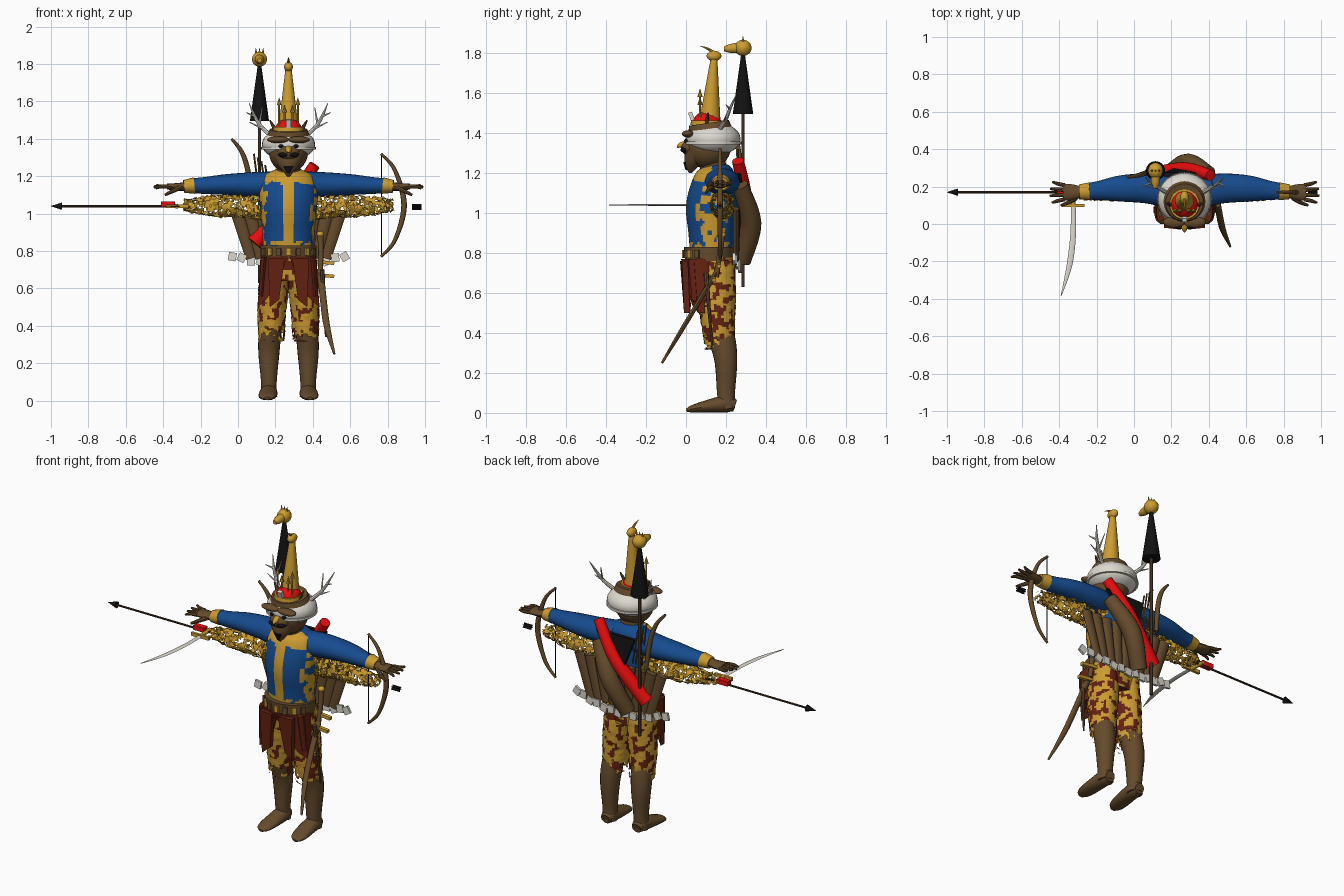
import bpy, bmesh, math, random
from mathutils import Vector, Matrix, noise

random.seed(4)
if "Cube" in bpy.data.objects:
    bpy.data.objects.remove(bpy.data.objects["Cube"])
CX = 0.27  # body centre line
made = []


def material(name, rgb):
    m = bpy.data.materials.new(name)
    m.use_nodes = True
    m.diffuse_color = (*rgb, 1)
    m.node_tree.nodes["Principled BSDF"].inputs["Base Color"].default_value = (*rgb, 1)
    return m


GOLD = material("gold", (0.60, 0.33, 0.03))
BLUE = material("blue cloth", (0.008, 0.07, 0.27))
BROWN = material("brown leather", (0.13, 0.07, 0.025))
RED = material("bright red", (0.8, 0.004, 0.004))
RUST = material("rust leather", (0.13, 0.016, 0.006))
WHITE = material("bone white", (0.72, 0.69, 0.62))
BLACK = material("black", (0.006, 0.006, 0.006))
DARK = material("dark wood", (0.05, 0.028, 0.012))


def finish(name, bm, mats, rule=None):
    bmesh.ops.recalc_face_normals(bm, faces=bm.faces[:])
    if rule:
        for f in bm.faces:
            f.material_index = rule(f.calc_center_median())
    me = bpy.data.meshes.new(name)
    bm.to_mesh(me)
    bm.free()
    for m in mats if isinstance(mats, list) else [mats]:
        me.materials.append(m)
    ob = bpy.data.objects.new(name, me)
    bpy.context.collection.objects.link(ob)
    made.append(ob)


def tube(name, pts, mats, n=12, sub=5, rule=None, keep=None, jitter=0):
    """Sweep an ellipse through (x, y, z, r1, r2) stations along a smooth curve."""
    pts = [tuple(p) + (p[3],) if len(p) == 4 else tuple(p) for p in pts]
    path = []
    for i in range(len(pts) - 1):
        a, b, c, d = (pts[max(0, min(len(pts) - 1, i + k))] for k in (-1, 0, 1, 2))
        for s in range(sub):
            t = s / sub
            path.append([q + t / 2 * (r - p + t * (2 * p - 5 * q + 4 * r - w + t * (3 * (q - r) + w - p)))
                         for p, q, r, w in zip(a, b, c, d)])
    path.append(list(pts[-1]))
    whole = (Vector(pts[-1][:3]) - Vector(pts[0][:3])).normalized()
    ref = Vector((0, 0, 1)) if abs(whole.y) > 0.75 else Vector((0, 1, 0))
    bm = bmesh.new()
    rings = []
    for i, p in enumerate(path):
        t = (Vector(path[min(i + 1, len(path) - 1)][:3]) - Vector(path[max(i - 1, 0)][:3])).normalized()
        u = t.cross(ref).normalized()
        v = u.cross(t)
        ring = []
        for k in range(n):
            g = math.tau * k / n
            co = Vector(p[:3]) + u * p[3] * math.cos(g) + v * p[4] * math.sin(g)
            ring.append(bm.verts.new(co + noise.random_unit_vector() * random.random() * jitter))
        rings.append(ring)
    for a, b in zip(rings, rings[1:]):
        for k in range(n):
            bm.faces.new((a[k], a[k - 1], b[k - 1], b[k]))
    if keep:
        bmesh.ops.delete(bm, geom=[f for f in bm.faces if not keep(f.calc_center_median())], context="FACES")
    else:
        bm.faces.new(rings[0])
        bm.faces.new(rings[-1])
    finish(name, bm, mats, rule)


def ball(name, c, r, mats, rule=None, n=28):
    bm = bmesh.new()
    bmesh.ops.create_uvsphere(bm, u_segments=n, v_segments=n // 2, radius=1,
                              matrix=Matrix.Translation(c) @ Matrix.Diagonal((*r, 1)))
    finish(name, bm, mats, rule)


def box(name, c, size, mat, axis="Y", deg=0):
    bm = bmesh.new()
    bmesh.ops.create_cube(bm, size=1, matrix=Matrix.Translation(c)
                          @ Matrix.Rotation(math.radians(deg), 4, axis) @ Matrix.Diagonal((*size, 1)))
    finish(name, bm, mat)


def panel(name, outline, depth, mat):
    """Flat plate: outline points pushed back along y."""
    bm = bmesh.new()
    f = bm.faces.new([bm.verts.new(p) for p in outline])
    ext = bmesh.ops.extrude_face_region(bm, geom=[f])["geom"]
    bmesh.ops.translate(bm, vec=(0, depth, 0), verts=[g for g in ext if isinstance(g, bmesh.types.BMVert)])
    finish(name, bm, mat)


def patch(c, scale=30):
    return noise.noise(c * scale)


# Jacket with gold placket, yoke and tattered sides
def jacket_rule(c):
    dx = abs(c.x - CX)
    front = c.y < 0.13
    if front and (dx < 0.026 or c.z > 1.165 + 0.02 * patch(c)):
        return 1
    if c.z < 0.85 and patch(c) > 0:
        return 1
    return int(dx > 0.115 and c.z < 1.14 and patch(c, 22) > -0.05)


tube("jacket", [(CX, .13, .8, .135, .11), (CX, .13, .9, .14, .118), (CX, .13, 1.02, .15, .13),
                (CX, .14, 1.12, .155, .12), (CX, .15, 1.2, .13, .095), (CX, .15, 1.24, .06, .06)],
     [BLUE, GOLD], n=64, sub=10, rule=jacket_rule)
tube("belt", [(CX, .12, .76, .15, .125), (CX, .12, .83, .15, .13)], BROWN, n=32, sub=1)
for k in range(7):
    a = math.radians(-150 + 20 * k)
    box("belt_stud", (CX + .15 * math.cos(a), .12 + .129 * math.sin(a), .795), (.025, .02, .04),
        GOLD if k % 2 else BROWN, "Z", math.degrees(a) + 90)
tube("hips", [(CX, .14, .64, .14, .1), (CX, .14, .78, .145, .115)], [GOLD, RUST], n=48, sub=7,
     rule=lambda c: int(patch(c, 26) > .12))

for s, side in ((-1, "right"), (1, "left")):
    def X(d):
        return CX + s * d

    # Legs, spotted breeches and boots
    tube(side + "_breeches", [(X(.075), .14, .76, .07, .1), (X(.08), .15, .6, .08, .1),
                              (X(.09), .16, .46, .075, .085), (X(.09), .17, .32, .07, .075)],
         [GOLD, RUST], n=36, sub=14, jitter=.004, rule=lambda c: int(patch(c, 26) > .1 + .1 * (c.y < .1)),
         keep=lambda c: c.z > .41 or patch(c, 40) > (.39 - c.z) * 8 - .3)
    tube(side + "_boot", [(X(.105), .205, .02, .045, .04), (X(.105), .2, .1, .042, .045), (X(.105), .2, .25, .056, .056),
                          (X(.1), .185, .35, .06, .065), (X(.09), .16, .44, .06, .065)], BROWN, n=20)
    tube(side + "_foot", [(X(.105), .245, .035, .03, .03), (X(.105), .2, .045, .045, .043),
                          (X(.11), .1, .032, .05, .03), (X(.115), .03, .02, .042, .018),
                          (X(.115), .002, .012, .015, .008)], BROWN, n=16)
    # Rust skirt panels
    panel(side + "_skirt_panel", [(X(.005), -.025, .77), (X(.15), .04, .77), (X(.165), .06, .5),
                                  (X(.12), .03, .54), (X(.06), .01, .62)], .035, RUST)
    panel(side + "_skirt_flap", [(X(.02), -.03, .76), (X(.11), -.02, .76), (X(.1), -.01, .5), (X(.05), -.005, .54)],
          .03, RUST)
    tube(side + "_skirt_side", [(X(.13), .07, .77, .02, .06), (X(.145), .08, .56, .015, .05)], RUST, sub=1)
    # Sleeves, cuffs and hands
    tube(side + "_sleeve", [(X(.08), .17, 1.155, .07, .085), (X(.2), .19, 1.155, .066, .08),
                            (X(.34), .19, 1.155, .055, .07), (X(.45), .18, 1.15, .045, .052),
                            (X(.51), .175, 1.15, .04, .045)], BLUE, n=24)
    tube(side + "_cuff", [(X(.505), .175, 1.15, .044, .048), (X(.56), .172, 1.145, .034, .04)], GOLD, n=20, sub=1)
    tube(side + "_palm", [(X(.55), .17, 1.145, .024, .03), (X(.6), .17, 1.143, .02, .042),
                          (X(.65), .17, 1.145, .016, .046)], BROWN)
    for k in range(4):
        y = .132 + k * .025
        tube(side + "_finger", [(X(.64), y, 1.145, .011), (X(.68), y + (k - 1.5) * .006, 1.145, .01),
                                (X(.725 - abs(k - 1.4) * .012), y + (k - 1.5) * .012, 1.135 + k * .006, .006)],
             BROWN, n=8, sub=3)
    tube(side + "_thumb", [(X(.58), .14, 1.14, .014), (X(.62), .115, 1.12, .011), (X(.66), .1, 1.1, .007)], BROWN, n=8)
    # Tattered fringe below the sleeve
    tube(side + "_sleeve_fringe", [(X(.13), .18, 1.04, .075, .055), (X(.25), .18, 1.04, .06, .055),
                                   (X(.4), .175, 1.04, .055, .05), (X(.56), .17, 1.045, .03, .035)],
         GOLD, n=30, sub=14, jitter=.012, keep=lambda c: patch(c, 50) < .16)
    # Antlers
    tube(side + "_antler", [(X(.1), .17, 1.42, .012), (X(.15), .2, 1.47, .01), (X(.18), .22, 1.52, .008),
                            (X(.21), .25, 1.59, .002)], WHITE, n=8)
    for a, b in (((.13, .19, 1.45), (.21, .2, 1.49)), ((.155, .205, 1.48), (.14, .24, 1.57)),
                 ((.18, .22, 1.52), (.225, .2, 1.54))):
        tube(side + "_antler_tine", [(X(a[0]), *a[1:], .007), (X(b[0]), *b[1:], .002)], WHITE, n=6, sub=1)
    # Head side details
    ball(side + "_brow", (X(.055), .01, 1.395), (.06, .03, .018), BROWN)
    ball(side + "_moustache", (X(.025), -.008, 1.315), (.03, .02, .014), BLACK, n=16)
    ball(side + "_eye", (X(.04), .002, 1.36), (.014, .012, .01), BLACK, n=12)
    tube(side + "_crown_horn", [(X(.06), .1, 1.43, .016), (X(.1), .11, 1.5, .004)], BROWN, n=8, sub=1)
    for d, top in ((.022, 1.58), (.05, 1.62)):
        tube(side + "_crown_arrow_shaft", [(X(d), .07, 1.46, .005), (X(d), .07, top - .03, .005)], GOLD, n=6, sub=1)
        tube(side + "_crown_arrow_head", [(X(d), .07, top - .04, .013), (X(d), .07, top, .001)], GOLD, n=8, sub=1)

# Head, turban and tall hat
tube("neck", [(CX, .14, 1.18, .07), (CX, .13, 1.3, .06)], BROWN, n=20, sub=1)
ball("head", (CX, .11, 1.33), (.105, .115, .11), BROWN)
ball("turban", (CX, .135, 1.37), (.143, .138, .085), WHITE)
tube("turban_ridge", [(CX, .135, 1.342, .146, .142), (CX, .135, 1.356, .146, .142)], WHITE, n=36, sub=1)
ball("muzzle", (CX, .02, 1.325), (.06, .045, .04), BROWN)
tube("beak", [(CX, .0, 1.34, .022), (CX, -.03, 1.337, .013), (CX, -.045, 1.325, .002)], GOLD, n=12)
tube("beard", [(CX, .05, 1.3, .08, .06), (CX, .03, 1.25, .05, .04), (CX, .02, 1.2, .008, .008)], BROWN, n=16)
tube("beard_patch", [(CX, .005, 1.255, .03, .02), (CX, .005, 1.215, .006, .008)], BLACK, n=10, sub=1)
tube("fur_brim", [(CX, .12, 1.415, .115, .11), (CX, .115, 1.45, .1, .1)], BROWN, n=32, sub=1)
tube("hat_band", [(CX, .105, 1.44, .083), (CX, .105, 1.462, .08)], GOLD, n=32, sub=1)
ball("hat_dome", (CX, .105, 1.44), (.074, .074, .07), RED)
box("hat_plume", (CX, .03, 1.475), (.028, .02, .06), WHITE, "X", 20)
tube("hat_cone", [(CX, .12, 1.47, .052), (CX, .14, 1.77, .017)], GOLD, n=24, sub=1)
ball("hat_finial", (CX, .14, 1.785), (.024, .037, .026), GOLD, n=18)
tube("finial_hook", [(CX, .14, 1.8, .008), (CX, .11, 1.82, .006), (CX, .07, 1.835, .001)], GOLD, n=8)

# Standard on the back
PX, PY = .115, .285
tube("standard_pole", [(PX, PY, .63, .009), (PX, PY, 1.55, .009)], DARK, n=10, sub=1)
tube("standard_plume", [(PX, PY, 1.495, .051), (PX, PY, 1.79, .01)], BLACK, n=24, sub=1)
ball("standard_bird_head", (PX, PY, 1.825), (.04, .043, .04), GOLD)
tube("standard_bird_beak", [(PX, .26, 1.825, .026), (PX, .22, 1.822, .022), (PX, .19, 1.82, .012)], GOLD)
for d in (-.018, 0, .018):
    tube("standard_crest", [(PX + d, PY, 1.85, .008), (PX + d * 1.1, PY, 1.885, .001)], GOLD, n=6, sub=1)

# Back: slats, bone tiles, quiver, roll and shawl
for k in range(9):
    t = (k - 4) / 4
    tube("back_slat", [(CX + t * .2, .25, .76, .028, .014), (CX + t * .28, .26 - abs(t) * .01, 1.02, .034, .016)],
         BROWN, n=8, sub=1)
for k in range(13):
    t = (k - 6) / 6
    box("bone_tile", (CX + t * .3, .27 - .03 * t * t, .725 + .045 * t * t + .008 * (k % 2)), (.042, .014, .045), WHITE,
        deg=-20 * t + (10 if k % 2 else -10))
tube("red_quiver", [(.41, .26, 1.26, .03), (.27, .295, 1.06, .036), (.085, .255, .84, .045)], RED, n=16)
tube("back_roll", [(.40, .27, 1.14, .04), (.29, .325, .95, .052), (.2, .28, .76, .045)], BROWN, n=16)
panel("shawl", [(.42, .255, 1.2), (.16, .255, 1.2), (.24, .29, .96)], .02, BLACK)
tube("back_horn", [(-.035, .25, 1.4, .007), (.02, .26, 1.33, .012), (.055, .27, 1.22, .014), (.075, .28, 1.05, .012)], BROWN)
for k in range(4):
    tube("spare_arrow", [(.12 + k * .02, .26, 1.05, .005), (.085 + k * .02, .26, 1.32 - .02 * k, .005)], BROWN, n=6, sub=1)

# Bow and arrows
tube("bow", [(.765, .17, .77, .007), (.84, .17, .86, .011), (.888, .17, 1.045, .015), (.84, .17, 1.23, .011),
             (.765, .17, 1.32, .007)], BROWN, n=10, sub=8)
tube("bow_string", [(.767, .17, .77, .0025), (.767, .17, 1.32, .0025)], BLACK, n=6, sub=1)
tube("long_arrow_shaft", [(-.96, .17, 1.04, .006), (-.25, .17, 1.04, .006)], DARK, n=8, sub=1)
tube("long_arrow_head", [(-1, .17, 1.04, .001), (-.94, .17, 1.04, .02)], BLACK, n=12, sub=1)
for deg in (0, 60, 120):
    box("arrow_fletching", (.955, .17, 1.035), (.05, .004, .032), BLACK, "X", deg)

# Drawn sabre
tube("sabre_blade", [(-.325, .1, 1.04, .013, .005), (-.325, -.05, 1.04, .015, .005), (-.345, -.22, 1.04, .015, .004),
                     (-.39, -.385, 1.04, .002, .002)], WHITE, n=8)
tube("sabre_grip", [(-.325, .1, 1.04, .012), (-.33, .2, 1.04, .012)], GOLD, n=10, sub=1)
box("sabre_guard", (-.325, .1, 1.04), (.12, .016, .02), GOLD)
box("sabre_tassel", (-.375, .17, 1.05), (.075, .035, .028), RED)

# Sheathed sabre and dagger on the left hip
tube("scabbard", [(.44, .15, .7, .018, .012), (.455, .06, .55, .018, .012), (.475, -.03, .4, .017, .011),
                  (.515, -.12, .25, .006, .006)], BROWN, n=10)
tube("hip_sabre_grip", [(.44, .15, .68, .014), (.443, .17, .8, .014), (.44, .18, .89, .017)], BROWN, n=10)
for z, y in ((.67, .14), (.74, .165)):
    box("hip_sabre_guard", (.455, y, z), (.12, .022, .018), GOLD, deg=6)
ball("hip_sabre_pommel", (.44, .18, .89), (.02, .02, .016), GOLD, n=12)
tube("dagger_sheath", [(.45, .1, .7, .013), (.47, .13, .34, .005)], BROWN, n=8, sub=1)

# Smooth shading with crisp edges
for ob in bpy.context.selected_objects:
    ob.select_set(False)
for ob in made:
    ob.select_set(True)
bpy.context.view_layer.objects.active = made[0]
bpy.ops.object.shade_smooth_by_angle(angle=math.radians(40))
